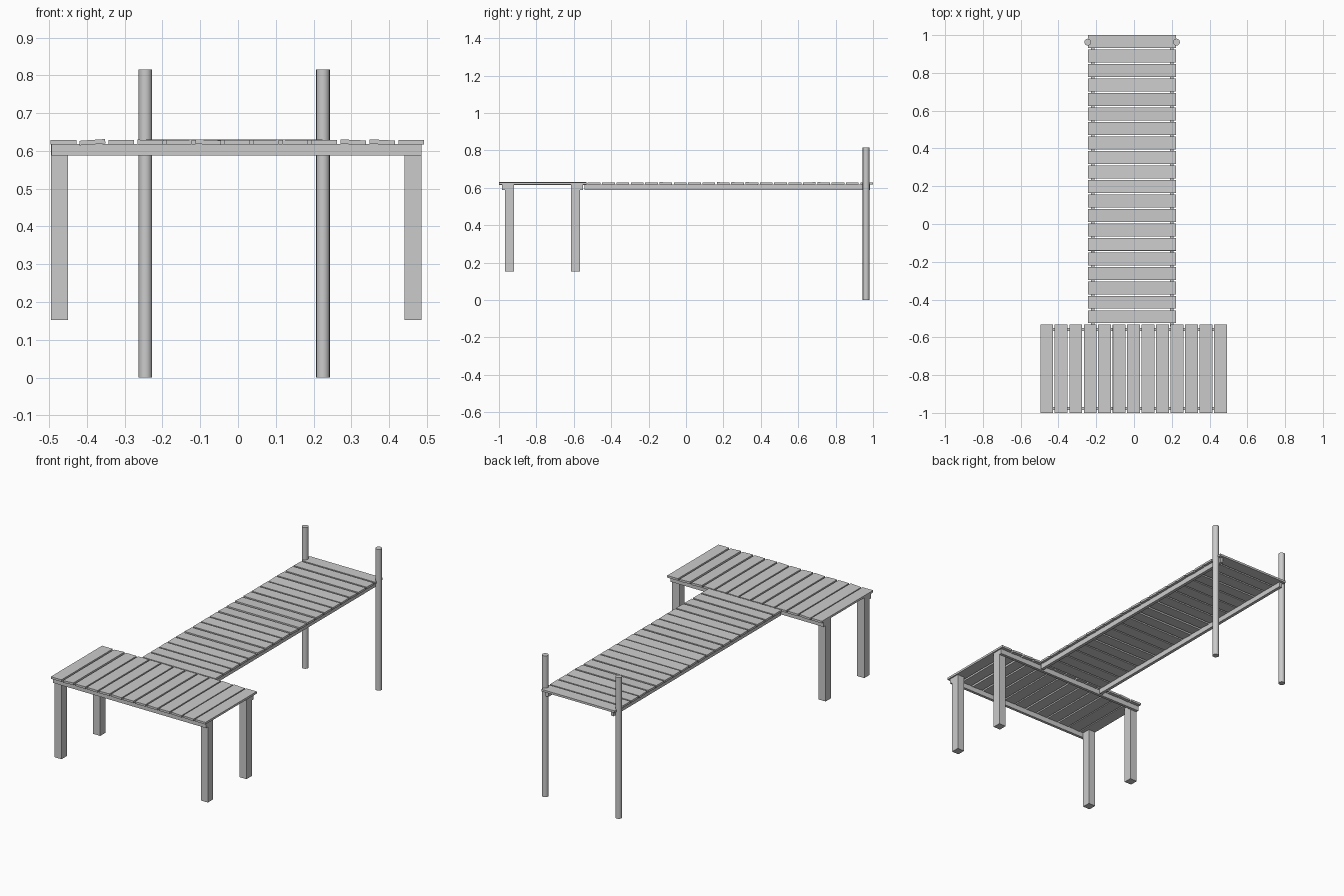
import bpy, math, random
from mathutils import Matrix

if "Cube" in bpy.data.objects:
    bpy.data.objects.remove(bpy.data.objects["Cube"])

random.seed(4)


def box(name, x0, x1, y0, y1, z0, z1, rot=(0, 0, 0)):
    bpy.ops.mesh.primitive_cube_add(size=1)
    o = bpy.context.object
    o.name = name
    o.data.transform(Matrix.Diagonal((x1 - x0, y1 - y0, z1 - z0, 1)))
    o.location = ((x0 + x1) / 2, (y0 + y1) / 2, (z0 + z1) / 2)
    o.rotation_euler = [math.radians(a) for a in rot]
    return o


PITCH, HALF = 0.0767, 0.034
Z0, Z1 = 0.617, 0.629

# front platform planks, slightly uneven
tilts = [0, -4, 0, 1, -1, 2, 0, -1, 1, 0, 2.5, 3, 0]
for i, t in enumerate(tilts):
    x = -0.462 + i * PITCH
    box("platform_plank", x - HALF, x + HALF, -1.0, -0.532, Z0, Z1, (0, t, 0))

# walkway planks, slightly uneven
for i in range(20):
    y = 0.966 - i * PITCH
    t = 0 if i == 0 else random.choice((-2.5, -1, 0, 0, 1, 2.5))
    box("walkway_plank", -0.243, 0.223, y - HALF, y + HALF, Z0, Z1, (t, 0, 0))

# platform beams
for y in (-0.984, -0.567):
    box("platform_beam", -0.493, 0.485, y, y + 0.016, 0.588, 0.618)

# walkway beams
for x in (-0.228, 0.19):
    box("walkway_beam", x, x + 0.018, -0.542, 0.985, 0.588, 0.618)

# square legs
for x in (-0.495, 0.44):
    for y in (-0.968, -0.615):
        box("platform_leg", x, x + 0.045, y, y + 0.048, 0.152, 0.617)

# tall round posts at the far end
for x in (-0.245, 0.225):
    bpy.ops.mesh.primitive_cylinder_add(vertices=16, radius=0.018, depth=0.815,
                                        location=(x, 0.963, 0.4075))
    bpy.context.object.name = "mooring_post"
    bpy.ops.object.shade_smooth_by_angle()
